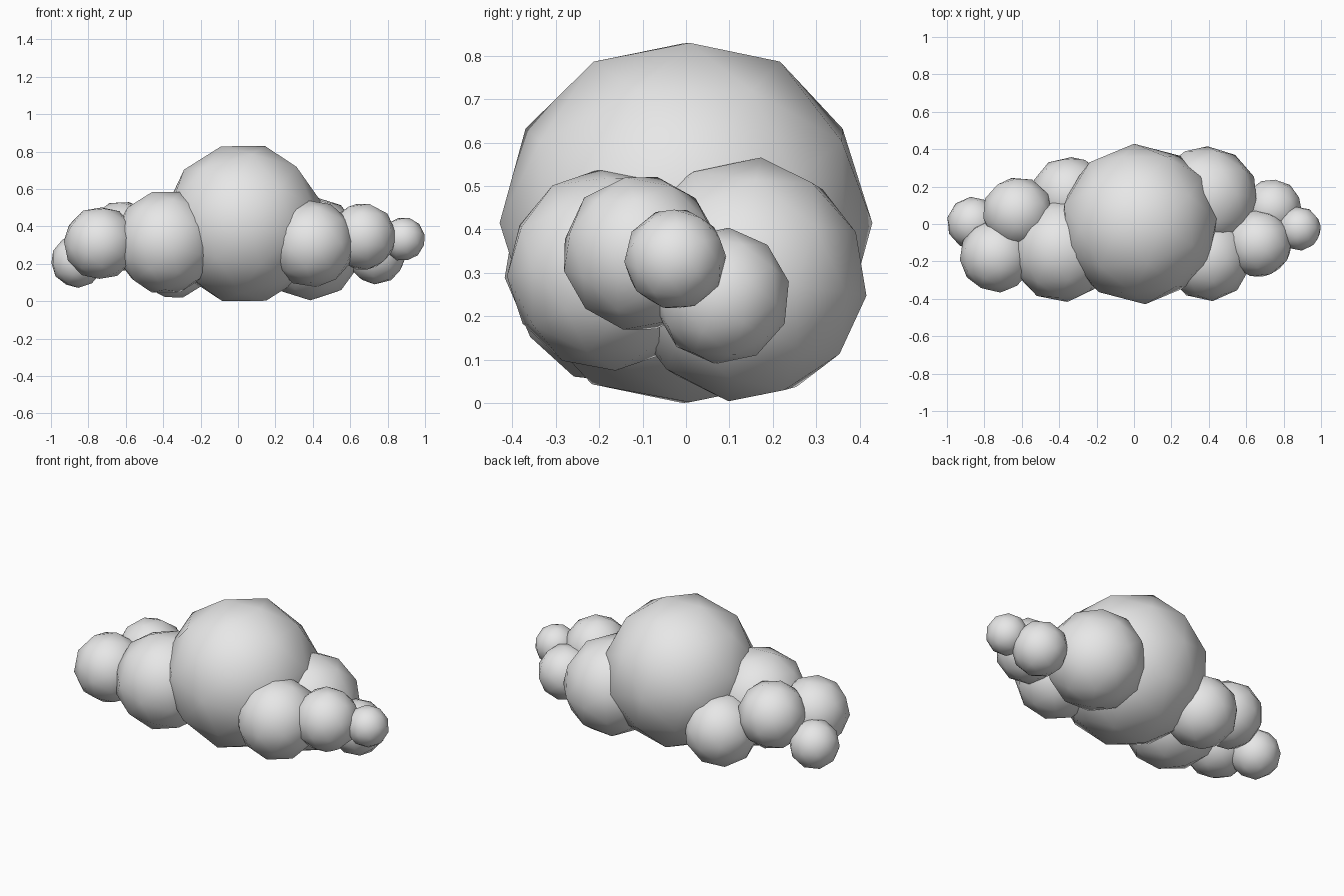
import bpy
from math import radians

if "Cube" in bpy.data.objects:
    bpy.data.objects.remove(bpy.data.objects["Cube"])

# one flat colour for the whole cloud
mat = bpy.data.materials.new("cloud_white")
mat.diffuse_color = (0.8, 0.8, 0.8, 1)
mat.use_nodes = True
mat.node_tree.nodes["Principled BSDF"].inputs["Base Color"].default_value = mat.diffuse_color


def puff(name, loc, r, rot):
    """Low-poly ball with smooth shading, turned by rot degrees."""
    bpy.ops.mesh.primitive_ico_sphere_add(
        subdivisions=2, radius=r, location=loc,
        rotation=[radians(a) for a in rot])
    ob = bpy.context.object
    ob.name = name
    ob.data.materials.append(mat)
    bpy.ops.object.shade_smooth()


# main body, with an edge pair lying flat on top and bottom
puff("centre_puff", (0.03, 0.0, 0.415), 0.43, (0, -48, 4))

# smaller puffs trailing off to each side
PUFFS = [
    ("left_front_puff", (-0.385, -0.14, 0.315), 0.28),
    ("left_outer_front_puff", (-0.735, -0.17, 0.31), 0.198),
    ("left_middle_puff", (-0.62, 0.06, 0.345), 0.193),
    ("left_end_puff", (-0.86, 0.005, 0.212), 0.141),
    ("left_back_puff", (-0.345, 0.155, 0.22), 0.208),
    ("right_back_puff", (0.385, 0.135, 0.285), 0.283),
    ("right_front_puff", (0.395, -0.18, 0.307), 0.234),
    ("right_middle_puff", (0.665, -0.105, 0.345), 0.182),
    ("right_outer_back_puff", (0.74, 0.083, 0.247), 0.158),
    ("right_end_puff", (0.883, -0.025, 0.332), 0.118),
]
for i, (name, loc, r) in enumerate(PUFFS):
    puff(name, loc, r, (8 + 17 * i, -48 + 11 * i, 23 * i))
